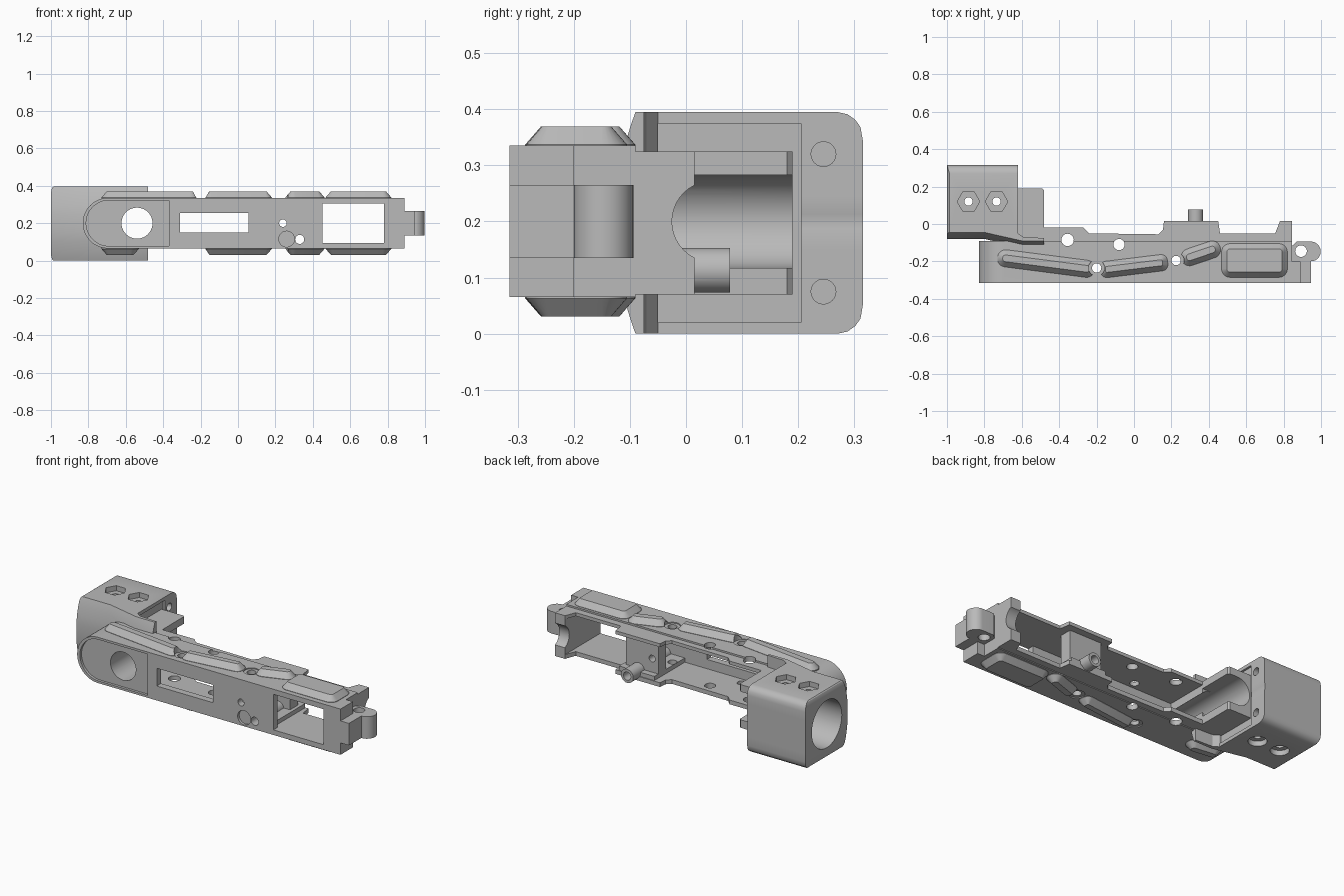
import bpy, bmesh, math
from mathutils import Vector

if "Cube" in bpy.data.objects:
    bpy.data.objects.remove(bpy.data.objects["Cube"])

grey = bpy.data.materials.new("machined_grey")
grey.use_nodes = True
COLOR = (0.49, 0.49, 0.49, 1)
grey.diffuse_color = COLOR
grey.node_tree.nodes["Principled BSDF"].inputs["Base Color"].default_value = COLOR
MID = 0.2  # height of the horizontal mirror plane


def loft(name, rings):
    """Closed solid through rings of equal point count."""
    bm = bmesh.new()
    loops = [[bm.verts.new(p) for p in ring] for ring in rings]
    n = len(loops[0])
    for a, b in zip(loops, loops[1:]):
        for i in range(n):
            bm.faces.new((a[i], a[(i + 1) % n], b[(i + 1) % n], b[i]))
    bm.faces.new(loops[0])
    bm.faces.new(loops[-1])
    bmesh.ops.recalc_face_normals(bm, faces=bm.faces)
    mesh = bpy.data.meshes.new(name)
    bm.to_mesh(mesh)
    bm.free()
    mesh.materials.append(grey)
    obj = bpy.data.objects.new(name, mesh)
    bpy.context.scene.collection.objects.link(obj)
    return obj


def prism(name, outline, lo, hi, axis="z"):
    place = {"x": lambda u, v, w: (w, u, v),
             "y": lambda u, v, w: (u, w, v),
             "z": lambda u, v, w: (u, v, w)}[axis]
    return loft(name, [[place(u, v, w) for u, v in outline] for w in (lo, hi)])


def box(name, x0, x1, y0, y1, z0, z1):
    return prism(name, [(x0, y0), (x1, y0), (x1, y1), (x0, y1)], z0, z1)


def arc(cu, cv, r, start=0, sweep=360, n=40):
    steps = n if sweep == 360 else n + 1
    return [(cu + r * math.cos(math.radians(start + sweep * i / n)),
             cv + r * math.sin(math.radians(start + sweep * i / n))) for i in range(steps)]


def cyl(name, cu, cv, r, lo, hi, axis="z", n=40):
    return prism(name, arc(cu, cv, r, n=n), lo, hi, axis)


def combine(target, tools, op):
    """Apply booleans and discard the tools."""
    for tool in tools:
        mod = target.modifiers.new("bool", "BOOLEAN")
        mod.operation, mod.solver, mod.object = op, "EXACT", tool
        bpy.context.view_layer.objects.active = target
        bpy.ops.object.modifier_apply(modifier=mod.name)
        bpy.data.objects.remove(tool)


def rounded_rect(half_x, half_y, r):
    points = []
    for k, (sx, sy) in enumerate(((1, 1), (-1, 1), (-1, -1), (1, -1))):
        points += arc(sx * (half_x - r), sy * (half_y - r), r, 90 * k, 90, 6)
    return points


def rail(p, q, half, radius, side):
    """Chamfered raised bar on the upper (1) or lower (-1) wall."""
    p, q = Vector(p), Vector(q)
    d = (q - p).normalized()
    n = Vector((-d.y, d.x))
    centre, length = (p + q) / 2, (q - p).length / 2
    rings = []
    for h, inset in ((0.125, 0), (0.137, 0), (0.169, 0.028)):
        ring = rounded_rect(length - inset, half - inset, radius - inset)
        flat = [centre + d * u + n * v for u, v in ring]
        rings.append([(c.x, c.y, MID + side * h) for c in flat])
    return loft("raised_rail", rings)


def barrel_hole():
    return cyl("cross_hole", -0.54, MID, 0.083, -0.5, 0.5, "y")


# Main channel body, with a rounded left end
outline = arc(-0.695, MID, 0.135, 90, 180, 24) + [(0.89, 0.065), (0.89, 0.335)]
body = prism("channel_body", outline, -0.315, -0.09, "y")
combine(body, [box("end_step", 0.845, 1.1, -0.2, 0.1, 0, 0.5)], "DIFFERENCE")

# Stepped back edge of the side walls
edge = [(-0.62, -0.1), (0.845, -0.1), (0.845, 0.015), (0.78, 0.015), (0.755, -0.05),
        (0.46, -0.05), (0.45, 0.015), (0.16, 0.015), (0.155, -0.03), (0.13, -0.055),
        (-0.24, -0.05), (-0.27, -0.02), (-0.62, -0.02)]
combine(body, [prism("wall_edge", edge, 0.07, 0.325)], "UNION")

# Raised rails on both walls
rails = []
for side in (1, -1):
    first_end = (-0.21, -0.245) if side == 1 else (-0.53, -0.205)
    rails += [rail((-0.73, -0.178), first_end, 0.046, 0.044, side),
              rail((-0.18, -0.247), (0.18, -0.203), 0.044, 0.034, side),
              rail((0.255, -0.192), (0.46, -0.122), 0.046, 0.044, side),
              rail((0.468, -0.195), (0.82, -0.195), 0.09, 0.045, side)]
combine(body, rails, "UNION")
combine(body, [box("channel", -0.48, 0.78, -0.275, 0.6, 0.095, 0.305)], "DIFFERENCE")

# Inner block, rib and the tube that stands out of the back
combine(body, [box("inner_rib", 0.2, 0.43, -0.29, 0.01, 0.08, 0.12),
               box("inner_block", 0.2, 0.41, -0.1, -0.027, 0.08, 0.32),
               cyl("tube_boss", 0.33, 0.113, 0.04, -0.29, 0.078, "y")], "UNION")

# Openings in the front wall
pill = arc(-0.69, MID, 0.122, 90, 180, 24) + [(-0.37, 0.078), (-0.37, 0.322)]
cuts = [prism("pill_recess", pill, -0.4, -0.3, "y"),
        barrel_hole(),
        box("front_slot", -0.31, 0.056, -0.5, -0.2, 0.15, 0.255),
        box("front_window", 0.452, 0.78, -0.5, -0.2, 0.095, 0.305),
        cyl("small_recess", 0.26, 0.115, 0.042, -0.5, -0.3, "y"),
        cyl("pin_hole", 0.24, MID, 0.02, -0.5, 0.5, "y"),
        cyl("tube_hole", 0.33, 0.113, 0.024, -0.5, 0.5, "y"),
        cyl("end_notch", 0.047, MID, 0.072, 0.7, 1.0, "x")]
# Pin holes through both walls
for x, y, r in ((-0.355, -0.085, 0.033), (-0.08, -0.11, 0.03),
                (-0.2, -0.235, 0.025), (0.225, -0.195, 0.025)):
    cuts.append(cyl("wall_hole", x, y, r, -0.2, 0.125))
    cuts.append(cyl("wall_hole", x, y, r, 0.28, 0.6))
    if r < 0.03:
        cuts.append(cyl("hole_seat", x, y, 0.043, 0.329, 0.6))
        cuts.append(cyl("hole_seat", x, y, 0.043, -0.2, 0.071))
combine(body, cuts, "DIFFERENCE")

# Hinge lug on the right end
lug_outline = [(0.86, -0.315), (0.945, -0.315), (0.945, -0.198)]
lug_outline += arc(0.945, -0.147, 0.053, -80, 170, 24)
lug_outline += [(0.87, -0.094), (0.842, -0.12), (0.842, -0.21)]
lug = prism("end_lug", lug_outline, 0.135, 0.265)
combine(lug, [cyl("lug_hole", 0.893, -0.145, 0.031, 0, 0.5)], "DIFFERENCE")


# Clamp head with rounded back edges, a bulged front and a thin front skirt
def head_ring(z, back):
    bulge = 0.037 * (1 - ((z - 0.1975) / 0.1975) ** 2)
    f0, f1 = -0.045 - bulge, -0.09 - bulge
    left, y2 = -1 + back * 0.3, 0.315 - back
    return [(x, y, z) for x, y in (
        (left, f0), (-0.8, f0), (-0.6, f1), (-0.48, f1),
        (-0.48, -0.075), (-0.59, -0.07), (-0.62, -0.05), (-0.62, y2), (left, y2))]


lower = [(0.0, 0.045), (0.004, 0.027), (0.014, 0.013), (0.027, 0.004), (0.05, 0),
         (0.1, 0), (0.15, 0)]
upper = [(0.395 - z, back) for z, back in reversed(lower)]
head = loft("clamp_head", [head_ring(*ring) for ring in lower + upper])
# Shallow recess in the inner face, then the saddle block in front of it
combine(head, [box("face_recess", -0.632, -0.6, -0.05, 0.205, 0.02, 0.375)], "DIFFERENCE")
saddle = [(-0.66, -0.1), (-0.48, -0.1), (-0.48, 0.18), (-0.49, 0.19), (-0.66, 0.19)]
combine(head, [prism("saddle", saddle, 0.07, 0.325)], "UNION")

cuts = [cyl("main_bore", 0.115, MID, 0.14, -1.2, -0.68, "x", 64),
        barrel_hole(),
        box("saddle_mouth", -0.54, -0.4, -0.02, 0.5, MID - 0.083, MID + 0.083)]
# Clamp bolts: hex seats above, round seats below
for x in (-0.885, -0.735):
    cuts += [cyl("hex_seat", x, 0.12, 0.06, 0.365, 0.6, n=6),
             cyl("bolt_seat", x, 0.12, 0.05, -0.2, 0.03),
             cyl("bolt_hole", x, 0.12, 0.022, -0.2, 0.6)]
# Screw holes in the inner face
for z in (0.075, 0.32):
    cuts.append(cyl("screw_hole", 0.245, z, 0.022, -0.66, -0.5, "x"))
combine(head, cuts, "DIFFERENCE")

# Smooth shading with sharp edges kept
for obj in (body, lug, head):
    bpy.ops.object.select_all(action="DESELECT")
    obj.select_set(True)
    bpy.context.view_layer.objects.active = obj
    bpy.ops.object.shade_smooth_by_angle(angle=math.radians(30))
